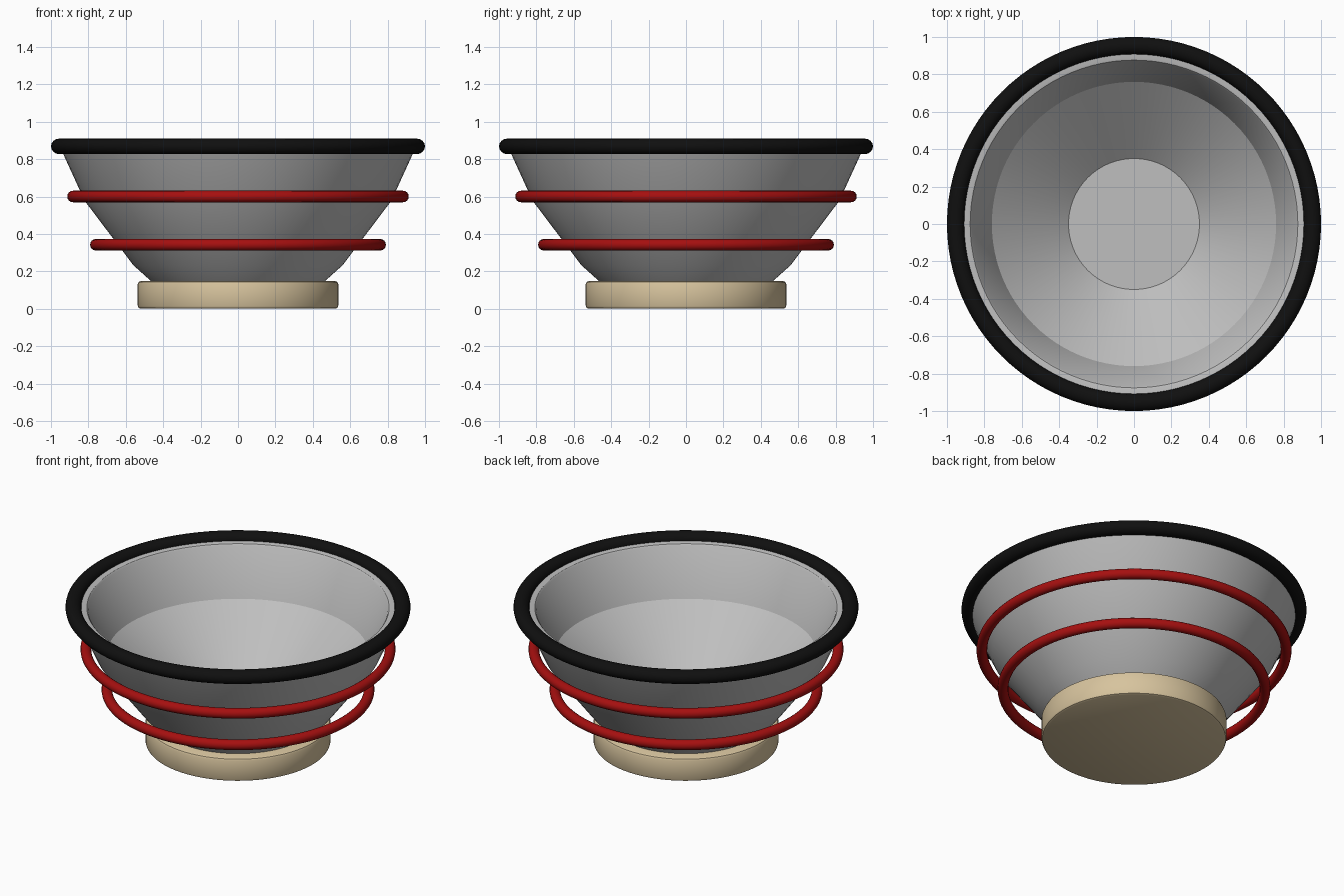
import bpy
import bmesh
from math import cos, sin, pi, radians

cube = bpy.data.objects.get("Cube")
if cube:
    bpy.data.objects.remove(cube, do_unlink=True)

SEGMENTS = 96


def material(name, r, g, b):
    mat = bpy.data.materials.new(name)
    mat.use_nodes = True
    mat.diffuse_color = (r, g, b, 1)
    bsdf = next(n for n in mat.node_tree.nodes if n.type == 'BSDF_PRINCIPLED')
    bsdf.inputs["Base Color"].default_value = (r, g, b, 1)
    bsdf.inputs["Roughness"].default_value = 0.6
    return mat


def lathe(name, profile, mat, closed=False):
    """Spin (radius, height) points round z; open profiles get end caps."""
    bm = bmesh.new()
    rings = []
    for r, z in profile:
        rings.append([bm.verts.new((r * cos(2 * pi * i / SEGMENTS),
                                    r * sin(2 * pi * i / SEGMENTS), z))
                      for i in range(SEGMENTS)])
    pairs = list(zip(rings, rings[1:]))
    if closed:
        pairs.append((rings[-1], rings[0]))
    else:
        bm.faces.new(rings[0])
        bm.faces.new(rings[-1])
    for low, high in pairs:
        for i in range(SEGMENTS):
            j = (i + 1) % SEGMENTS
            bm.faces.new((low[i], low[j], high[j], high[i]))
    bmesh.ops.recalc_face_normals(bm, faces=bm.faces)
    mesh = bpy.data.meshes.new(name)
    bm.to_mesh(mesh)
    bm.free()
    mesh.materials.append(mat)
    obj = bpy.data.objects.new(name, mesh)
    bpy.context.collection.objects.link(obj)
    bpy.ops.object.select_all(action='DESELECT')
    obj.select_set(True)
    bpy.context.view_layer.objects.active = obj
    bpy.ops.object.shade_smooth_by_angle(angle=radians(25))
    return obj


def ring(name, radius, height, half_width, half_height, mat, sides=16):
    section = [(radius + half_width * cos(2 * pi * k / sides),
                height + half_height * sin(2 * pi * k / sides))
               for k in range(sides)]
    return lathe(name, section, mat, closed=True)


grey = material("satin grey", 0.52, 0.52, 0.52)
black = material("black rubber", 0.005, 0.005, 0.005)
red = material("deep red", 0.38, 0.005, 0.005)
tan = material("pale wood", 0.68, 0.55, 0.34)

# Foot with slightly rounded edges
lathe("base", [(0.52, 0), (0.531, 0.005), (0.536, 0.016),
               (0.536, 0.132), (0.531, 0.143), (0.52, 0.148)], tan)

# Hollow bowl: outer wall up to the lip, then the inner wall down to the floor
lathe("bowl", [(0.44, 0.125), (0.56, 0.233), (0.82, 0.577), (0.953, 0.868),
               (0.885, 0.868), (0.876, 0.865), (0.868, 0.855),
               (0.76, 0.567), (0.35, 0.22)], grey)

# Rim tube and the two hoops around the wall
ring("rim", 0.954, 0.868, 0.046, 0.042, black)
for name, radius, height in (("upper_hoop", 0.882, 0.60),
                             ("lower_hoop", 0.76, 0.342)):
    ring(name, radius, height, 0.031, 0.031, red)
